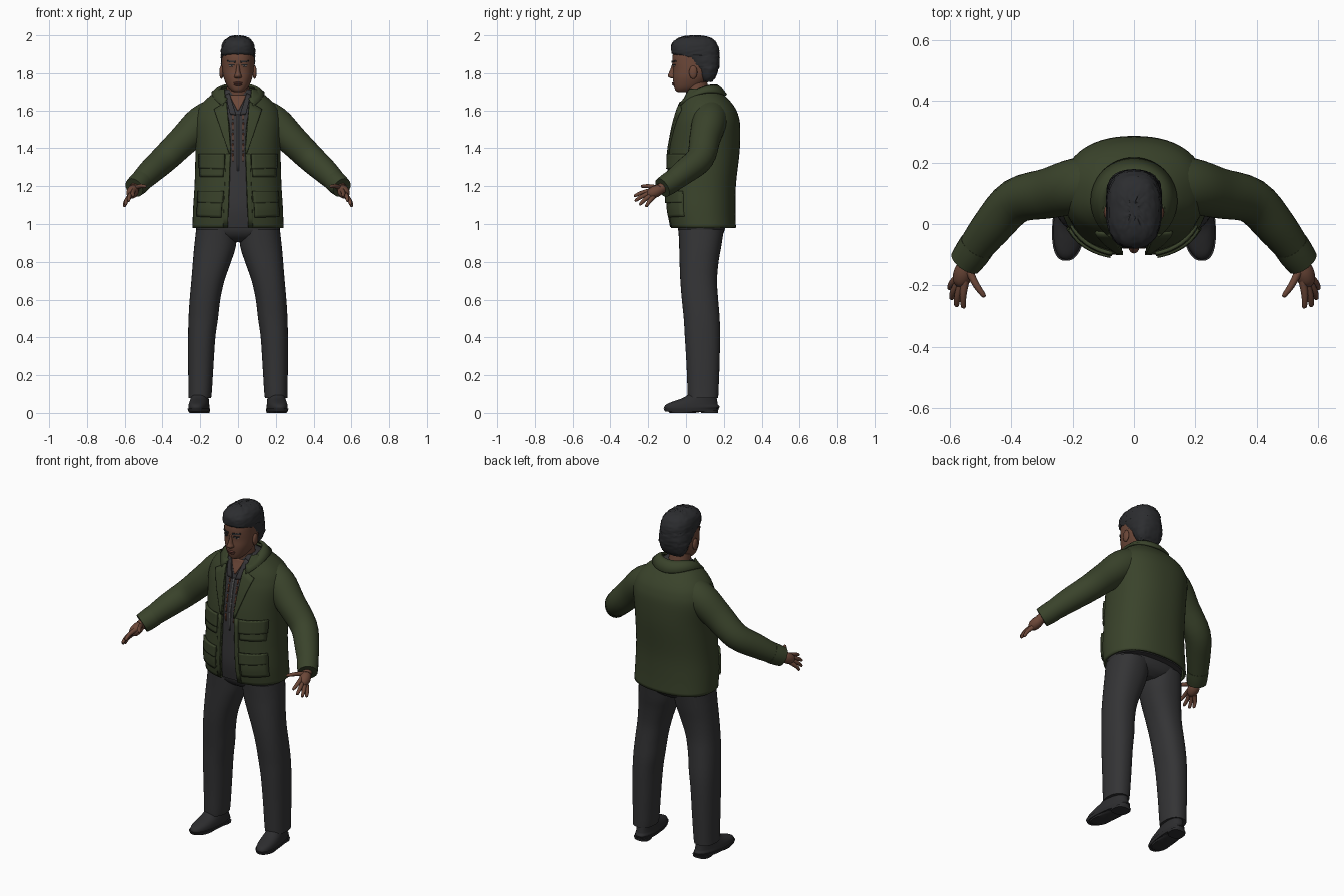
import bpy, bmesh, math, random
from mathutils import Vector

random.seed(4)


def material(name, rgb):
    m = bpy.data.materials.new(name)
    m.diffuse_color = (*rgb, 1)
    return m


OLIVE = material("olive cloth", (0.042, 0.056, 0.024))
TROUSER = material("charcoal cloth", (0.034, 0.034, 0.036))
SHIRT = material("dark grey shirt", (0.038, 0.037, 0.040))
RUST = material("rust stripe", (0.16, 0.055, 0.03))
ZIP = material("zip grey", (0.10, 0.10, 0.10))
SKIN = material("brown skin", (0.150, 0.064, 0.040))
HAIR = material("black hair", (0.025, 0.026, 0.029))
SHOE = material("black leather", (0.026, 0.026, 0.028))
EYE = material("eye white", (0.40, 0.36, 0.33))
LIP = material("lips", (0.12, 0.042, 0.032))


def finish(name, bm, mat, mirror=False, thick=0, angle=50):
    bmesh.ops.recalc_face_normals(bm, faces=bm.faces)
    me = bpy.data.meshes.new(name)
    bm.to_mesh(me)
    bm.free()
    me.materials.append(mat)
    ob = bpy.data.objects.new(name, me)
    bpy.context.collection.objects.link(ob)
    bpy.ops.object.select_all(action='DESELECT')
    bpy.context.view_layer.objects.active = ob
    ob.select_set(True)
    bpy.ops.object.shade_smooth_by_angle(angle=math.radians(angle))
    if thick:
        mod = ob.modifiers.new("thickness", 'SOLIDIFY')
        mod.thickness, mod.offset = thick, 0
    if mirror:
        ob.modifiers.new("mirror", 'MIRROR')
    return ob


def spline(st, k):
    """Catmull-Rom interpolation of a list of tuples."""
    out = []
    for i in range(len(st) - 1):
        p = [st[max(i - 1, 0)], st[i], st[i + 1], st[min(i + 2, len(st) - 1)]]
        for j in range(k):
            t = j / k
            out.append(tuple(b + 0.5 * t * (c - a + t * (2 * a - 5 * b + 4 * c - d + t * (3 * b - a - 3 * c + d)))
                             for a, b, c, d in zip(*p)))
    return out + [st[-1]]


def skin_rings(rings, closed=True, caps=True):
    bm = bmesh.new()
    vs = [[bm.verts.new(p) for p in r] for r in rings]
    n = len(vs[0])
    for a, b in zip(vs, vs[1:]):
        for i in range(n if closed else n - 1):
            j = (i + 1) % n
            bm.faces.new((a[i], a[j], b[j], b[i]))
    if caps:
        bm.faces.new(vs[0])
        bm.faces.new(vs[-1])
    return bm


def spow(v, e):
    return math.copysign(abs(v) ** e, v)


def loft(name, st, mat, n=2.3, seg=36, k=4, mirror=False, thick=0, jitter=0, turn=0):
    """Stations: z, centre x, front y, back y, half width, half front opening."""
    rings = []
    is_open = st[0][5] > 0
    for z, xc, yf, yb, rx, gap in spline(st, k):
        a0 = math.asin(min(1, gap / rx) ** (n / 2)) if is_open else 0
        ring = []
        for i in range(seg + is_open):
            a = a0 + (2 * math.pi - 2 * a0) * i / seg
            x = xc + rx * spow(math.sin(a), 2 / n)
            y = (yf + yb) / 2 - (yb - yf) / 2 * spow(math.cos(a), 2 / n)
            x -= turn * (y - 0.1)
            ring.append(Vector((x, y, z)) + Vector([random.uniform(-jitter, jitter) for _ in range(3)]))
        rings.append(ring)
    return finish(name, skin_rings(rings, not is_open, not is_open), mat, mirror, thick)


def tube(name, pts, mat, seg=20, k=4, mirror=True):
    """Points: x, y, z, radius."""
    pts = spline(pts, k)
    rings = []
    for i, p in enumerate(pts):
        d = Vector(pts[min(i + 1, len(pts) - 1)][:3]) - Vector(pts[max(i - 1, 0)][:3])
        q = d.to_track_quat('Z', 'Y')
        rings.append([Vector(p[:3]) + q @ Vector((p[3] * math.cos(t), p[3] * math.sin(t), 0))
                      for t in [2 * math.pi * s / seg for s in range(seg)]])
    return finish(name, skin_rings(rings), mat, mirror)


def front_y(st, x, z, n=2.3):
    for a, b in zip(st, st[1:]):
        if a[0] <= z <= b[0]:
            t = (z - a[0]) / (b[0] - a[0])
            _, _, yf, yb, rx, _ = [p + t * (q - p) for p, q in zip(a, b)]
            return (yf + yb) / 2 - (yb - yf) / 2 * max(0, 1 - abs(x / rx) ** n) ** (1 / n)


def patch(name, corners, st, lift, thick, mat, mirror=True, m=8):
    """Four x, z corners laid on the front of a lofted body."""
    a, b, c, d = [Vector(p) for p in corners]
    rows = []
    for i in range(m + 1):
        l, r = a.lerp(d, i / m), b.lerp(c, i / m)
        pts = [l.lerp(r, j / m) for j in range(m + 1)]
        rows.append([(p.x, front_y(st, p.x, p.y) - lift, p.y) for p in pts])
    return finish(name, skin_rings(rows, False, False), mat, mirror, thick, 40)


def ellipsoid(name, loc, size, mat, mirror=False):
    bm = bmesh.new()
    bmesh.ops.create_uvsphere(bm, u_segments=16, v_segments=10, radius=1)
    for v in bm.verts:
        v.co = Vector(loc) + Vector(v.co[i] * size[i] for i in range(3))
    return finish(name, bm, mat, mirror)


# Jacket body, open down the front, over a shirt
JACKET = [(0.98, 0, -0.075, 0.258, 0.235, 0.056), (1.08, 0, -0.092, 0.255, 0.232, 0.050),
          (1.21, 0, -0.092, 0.258, 0.224, 0.045), (1.39, 0, -0.085, 0.278, 0.220, 0.040),
          (1.52, 0, -0.062, 0.280, 0.228, 0.045), (1.58, 0, -0.045, 0.268, 0.218, 0.055),
          (1.62, 0, -0.032, 0.248, 0.197, 0.060), (1.66, 0, -0.015, 0.215, 0.158, 0.066),
          (1.69, 0, -0.005, 0.185, 0.120, 0.070), (1.71, 0, 0.0, 0.165, 0.095, 0.072)]
loft("jacket_body", JACKET, OLIVE, seg=56, thick=0.012)
SHIRT_ST = [(z, 0, f + 0.013, b - 0.015, r - 0.014, 0) for z, _, f, b, r, _ in JACKET]
loft("shirt", SHIRT_ST, SHIRT, seg=48)

# Shirt front: open neck, zip and rust stripes
patch("open_neck", [(-0.004, 1.60), (0.004, 1.60), (0.045, 1.68), (-0.045, 1.68)], SHIRT_ST, 0.003, 0.005, SKIN, False)
patch("zip", [(-0.004, 1.28), (0.004, 1.28), (0.004, 1.58), (-0.004, 1.58)], SHIRT_ST, 0.003, 0.005, ZIP, False)
patch("shirt_collar", [(0.010, 1.575), (0.042, 1.58), (0.066, 1.68), (0.045, 1.69)], SHIRT_ST, 0.007, 0.008, SHIRT)
for i in range(5):
    z = 1.33 + 0.055 * i
    patch("shirt_stripe", [(0.023, z), (0.029, z), (0.031, z + 0.042), (0.025, z + 0.042)],
          SHIRT_ST, 0.003, 0.005, RUST, m=3)

# Lapels, plackets and pockets
patch("lapel", [(0.036, 1.37), (0.046, 1.37), (0.126, 1.605), (0.060, 1.645)], JACKET, 0.011, 0.012, OLIVE)
patch("placket", [(0.054, 0.985), (0.078, 0.985), (0.064, 1.37), (0.040, 1.37)], JACKET, 0.007, 0.009, OLIVE)
patch("chest_pocket", [(0.078, 1.25), (0.198, 1.25), (0.198, 1.36), (0.074, 1.36)], JACKET, 0.007, 0.016, OLIVE)
patch("chest_flap", [(0.072, 1.29), (0.204, 1.295), (0.204, 1.37), (0.070, 1.37)], JACKET, 0.016, 0.012, OLIVE)
patch("hip_pocket", [(0.088, 1.035), (0.212, 1.04), (0.206, 1.16), (0.082, 1.16)], JACKET, 0.008, 0.022, OLIVE)
patch("hip_flap", [(0.080, 1.11), (0.212, 1.115), (0.208, 1.175), (0.076, 1.175)], JACKET, 0.018, 0.014, OLIVE)

# Folded collar around the neck
rows = [[], [], []]
for i in range(41):
    a = math.radians(35 + 290 * i / 40)
    s, c, f = math.sin(a), math.cos(a), (1 - math.cos(a)) / 2
    inner = Vector((0.088 * s, 0.075 - 0.088 * c, 1.645 + 0.2 * f - 0.11 * f * f))
    outer = Vector((0.138 * s, 0.075 - 0.138 * c, 1.60 + 0.27 * f - 0.19 * f * f))
    mid = inner.lerp(outer, 0.4) + Vector((0, 0, 0.007))
    for row, p in zip(rows, (inner, mid, outer)):
        row.append(p)
finish("jacket_collar", skin_rings(rows, False, False), OLIVE, thick=0.012, angle=60)

# Sleeves and cuffs
tube("sleeve", [(0.10, 0.13, 1.575, 0.095), (0.19, 0.122, 1.535, 0.092), (0.28, 0.10, 1.45, 0.082),
                (0.385, 0.075, 1.348, 0.074), (0.465, -0.01, 1.275, 0.066), (0.535, -0.10, 1.205, 0.053)],
     OLIVE, seg=28)
tube("cuff", [(0.512, -0.07, 1.228, 0.059), (0.530, -0.097, 1.210, 0.058), (0.550, -0.125, 1.192, 0.054)],
     OLIVE, seg=24, k=2)

# Hands
tube("wrist", [(0.535, -0.10, 1.205, 0.028), (0.552, -0.14, 1.185, 0.028)], SKIN, seg=14)
tube("palm", [(0.549, -0.125, 1.19, 0.022), (0.556, -0.155, 1.175, 0.031),
              (0.564, -0.185, 1.16, 0.028), (0.568, -0.203, 1.150, 0.012)], SKIN, seg=14)
FINGERS = [((0.550, -0.185, 1.178), (0.557, -0.275, 1.148)), ((0.562, -0.192, 1.164), (0.580, -0.270, 1.122)),
           ((0.570, -0.186, 1.152), (0.597, -0.245, 1.102)), ((0.574, -0.172, 1.144), (0.604, -0.212, 1.092)),
           ((0.540, -0.150, 1.192), (0.488, -0.238, 1.200))]
for base, tip in FINGERS:
    b, t = Vector(base), Vector(tip)
    m = b.lerp(t, 0.55) + Vector((0.004, 0, 0.004))
    tube("finger", [(*b, 0.013), (*m, 0.011), (*b.lerp(t, 0.93), 0.008), (*t, 0.003)], SKIN, seg=10, k=3)

# Trousers
loft("trouser_seat", [(0.905, 0, 0.02, 0.15, 0.06, 0), (0.93, 0, -0.02, 0.185, 0.17, 0),
                      (0.97, 0, -0.042, 0.205, 0.222, 0), (1.04, 0, -0.045, 0.215, 0.212, 0)], TROUSER)
LEG = [(0.08, 0.142, 0.262, 0.01, 0.170), (0.12, 0.138, 0.262, 0.008, 0.172), (0.25, 0.130, 0.264, 0.003, 0.177),
       (0.40, 0.120, 0.264, -0.006, 0.180), (0.50, 0.106, 0.262, -0.012, 0.178), (0.60, 0.094, 0.256, -0.022, 0.170),
       (0.70, 0.072, 0.247, -0.030, 0.164), (0.80, 0.037, 0.239, -0.034, 0.172), (0.88, 0.012, 0.232, -0.036, 0.186),
       (0.97, 0.004, 0.222, -0.040, 0.200)]
loft("trouser_leg", [(z, (i + o) / 2, f, b, (o - i) / 2, 0) for z, i, o, f, b in LEG], TROUSER, mirror=True)

# Shoes: heel, sole and upper
loft("shoe_sole", [(0.008, 0.2, -0.112, 0.168, 0.053, 0), (0.024, 0.2, -0.12, 0.175, 0.057, 0)],
     SHOE, n=2.5, mirror=True, k=1, turn=0.1)
loft("shoe_heel", [(0.0, 0.2, 0.08, 0.168, 0.046, 0), (0.012, 0.2, 0.08, 0.17, 0.048, 0)],
     SHOE, n=2.8, mirror=True, k=1, turn=0.1)
loft("shoe_upper", [(0.0, 0.2, -0.085, 0.05, 0.045, 0), (0.024, 0.2, -0.115, 0.17, 0.053, 0),
                    (0.045, 0.2, -0.105, 0.168, 0.052, 0), (0.062, 0.2, -0.065, 0.165, 0.049, 0),
                    (0.08, 0.2, -0.015, 0.162, 0.046, 0), (0.11, 0.2, 0.03, 0.155, 0.042, 0)],
     SHOE, mirror=True, turn=0.1)

# Head, neck and face
tube("neck", [(0, 0.085, 1.58, 0.066), (0, 0.065, 1.67, 0.062), (0, 0.05, 1.77, 0.058)], SKIN, seg=28, mirror=False)
HEAD = [(1.695, 0, -0.040, 0.02, 0.020, 0), (1.703, 0, -0.054, 0.04, 0.034, 0), (1.72, 0, -0.061, 0.07, 0.050, 0),
        (1.745, 0, -0.066, 0.10, 0.064, 0), (1.78, 0, -0.069, 0.13, 0.077, 0), (1.82, 0, -0.068, 0.15, 0.083, 0),
        (1.86, 0, -0.072, 0.16, 0.084, 0), (1.90, 0, -0.069, 0.16, 0.083, 0), (1.94, 0, -0.052, 0.15, 0.074, 0),
        (1.97, 0, -0.01, 0.12, 0.045, 0)]
loft("head", HEAD, SKIN, seg=40)
loft("nose", [(1.772, 0, -0.074, -0.045, 0.010, 0), (1.778, 0, -0.090, -0.04, 0.019, 0),
              (1.788, 0, -0.096, -0.04, 0.019, 0), (1.803, 0, -0.090, -0.04, 0.013, 0),
              (1.83, 0, -0.079, -0.04, 0.009, 0), (1.855, 0, -0.071, -0.04, 0.008, 0)], SKIN, n=2, seg=20)
ellipsoid("upper_lip", (0, -0.065, 1.748), (0.025, 0.009, 0.006), LIP)
ellipsoid("lower_lip", (0, -0.064, 1.739), (0.021, 0.009, 0.006), LIP)
ellipsoid("ear", (0.088, 0.038, 1.805), (0.011, 0.022, 0.035), SKIN, True)
y = front_y(HEAD, 0.034, 1.838)
ellipsoid("eye", (0.034, y + 0.001, 1.838), (0.013, 0.004, 0.0055), EYE, True)
ellipsoid("iris", (0.034, y - 0.0015, 1.838), (0.0055, 0.003, 0.0055), HAIR, True)
patch("upper_eyelid", [(0.019, 1.842), (0.050, 1.841), (0.049, 1.847), (0.022, 1.848)], HEAD, 0.003, 0.005, HAIR)
patch("eyebrow", [(0.013, 1.856), (0.056, 1.860), (0.055, 1.867), (0.014, 1.865)], HEAD, 0.003, 0.006, HAIR)

# Short hair with a ruffled surface
loft("hair", [(1.755, 0, 0.085, 0.140, 0.055, 0), (1.78, 0, 0.068, 0.158, 0.075, 0), (1.82, 0, 0.050, 0.171, 0.087, 0),
              (1.845, 0, 0.012, 0.176, 0.089, 0), (1.88, 0, -0.022, 0.177, 0.090, 0), (1.90, 0, -0.070, 0.176, 0.090, 0),
              (1.925, 0, -0.078, 0.174, 0.090, 0), (1.955, 0, -0.074, 0.164, 0.083, 0),
              (1.98, 0, -0.050, 0.142, 0.065, 0), (1.994, 0, -0.012, 0.105, 0.038, 0), (1.998, 0, 0.02, 0.07, 0.012, 0)],
     HAIR, n=2.5, seg=48, jitter=0.0025)
